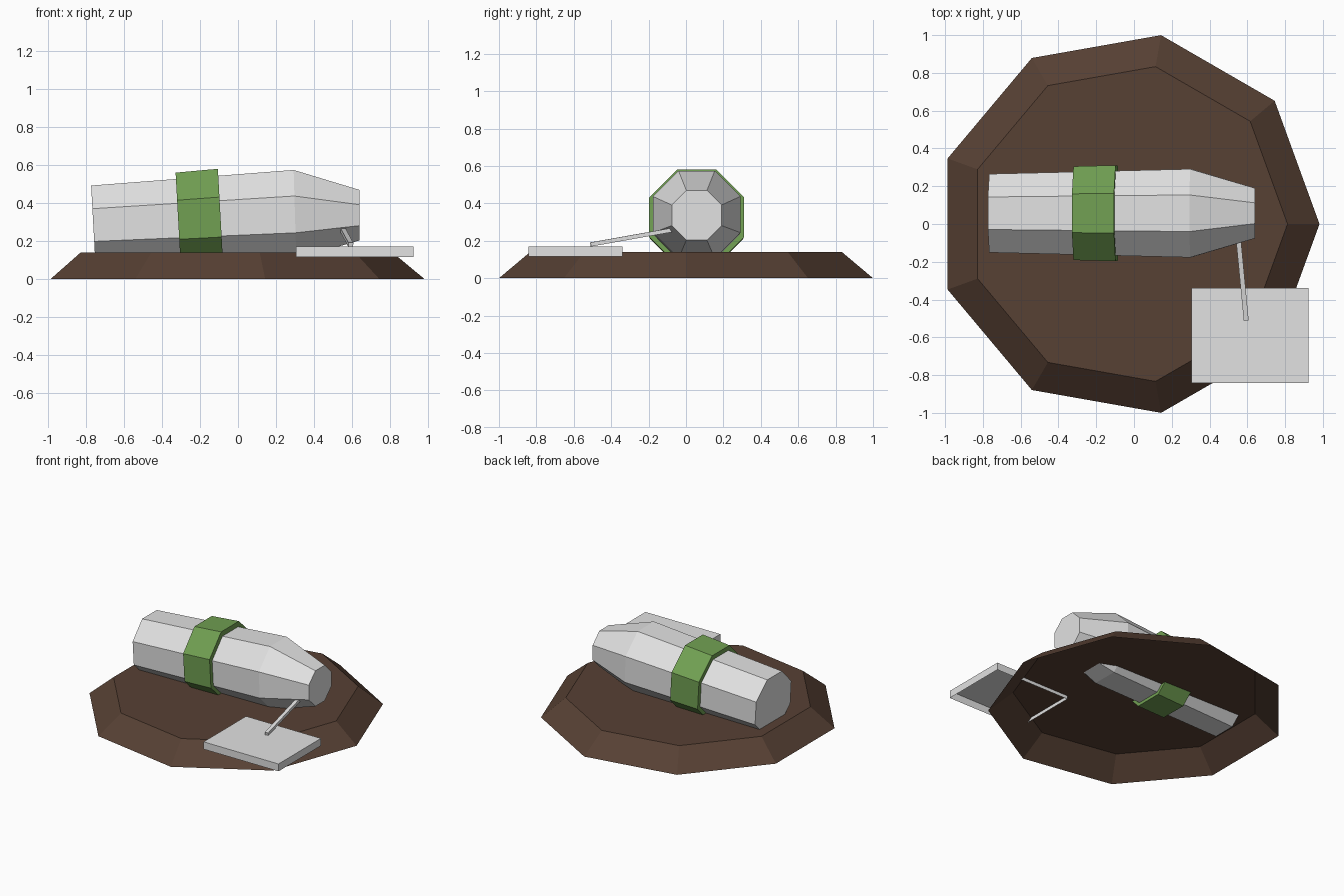
import bpy, bmesh, math
from mathutils import Vector

if "Cube" in bpy.data.objects:
    bpy.data.objects.remove(bpy.data.objects["Cube"])


def material(name, rgb):
    m = bpy.data.materials.new(name)
    m.diffuse_color = (*rgb, 1)
    m.use_nodes = True
    m.node_tree.nodes["Principled BSDF"].inputs["Base Color"].default_value = m.diffuse_color
    return m


brown = material("brown soil", (0.095, 0.052, 0.034))
grey = material("light grey", (0.76, 0.76, 0.76))
green = material("leaf green", (0.165, 0.35, 0.085))


def finish(bm, name, mat):
    bmesh.ops.recalc_face_normals(bm, faces=bm.faces)
    me = bpy.data.meshes.new(name)
    bm.to_mesh(me)
    bm.free()
    me.materials.append(mat)
    ob = bpy.data.objects.new(name, me)
    bpy.context.collection.objects.link(ob)
    return ob


def loft(bm, rings, cap_start=True, cap_end=True):
    """Skin a list of equal-length point rings."""
    vs = [[bm.verts.new(p) for p in r] for r in rings]
    n = len(vs[0])
    for a, b in zip(vs, vs[1:]):
        for i in range(n):
            j = (i + 1) % n
            bm.faces.new((a[i], a[j], b[j], b[i]))
    if cap_start:
        bm.faces.new(vs[0][::-1])
    if cap_end:
        bm.faces.new(vs[-1])


def octagon(x, z, half, lean=0.055, y=0.057):
    """Flat-topped octagon facing along x, leaning back slightly."""
    r = half / math.cos(math.pi / 8)
    pts = []
    for i in range(8):
        a = math.pi / 8 + i * math.pi / 4
        dz = r * math.sin(a)
        pts.append((x - lean * dz, y + r * math.cos(a), z + dz))
    return pts


def nonagon(r, z):
    return [(-0.033 + r * math.cos(i * math.tau / 9), r * math.sin(i * math.tau / 9), z)
            for i in range(9)]


# Mound: nine-sided, hollow underneath
bm = bmesh.new()
loft(bm, [nonagon(1.015, 0), nonagon(0.846, 0.14)], cap_start=False)
mound = finish(bm, "mound", brown)
if mound.data.polygons[-1].normal.z < 0:
    mound.data.flip_normals()

# Tapered body lying on the mound
bm = bmesh.new()
loft(bm, [octagon(-0.762, 0.284, 0.208), octagon(0.30, 0.34, 0.234, 0.03),
          octagon(0.64, 0.336, 0.133, 0)])
finish(bm, "body", grey)

# Band around the body
bm = bmesh.new()
loft(bm, [octagon(-0.315, 0.312, 0.248), octagon(-0.092, 0.326, 0.254)])
finish(bm, "band", green)

# Tag plate: shallow tray, open underneath
bm = bmesh.new()
corners = [(0.305, -0.842), (0.925, -0.842), (0.925, -0.34), (0.305, -0.34)]
loft(bm, [[(x, y, z) for x, y in corners] for z in (0.115, 0.17)], cap_start=False)
tag = finish(bm, "tag_plate", grey)
if tag.data.polygons[-1].normal.z < 0:
    tag.data.flip_normals()

# Cord joining body and tag
a, b = Vector((0.55, -0.05, 0.262)), Vector((0.594, -0.51, 0.18))
d = (b - a).normalized()
side = d.cross(Vector((0, 0, 1))).normalized()
up = side.cross(d)
bm = bmesh.new()
loft(bm, [[c + side * s * 0.013 + up * t * 0.011
           for s, t in ((-1, -1), (1, -1), (1, 1), (-1, 1))] for c in (a, b)])
finish(bm, "tag_cord", grey)
